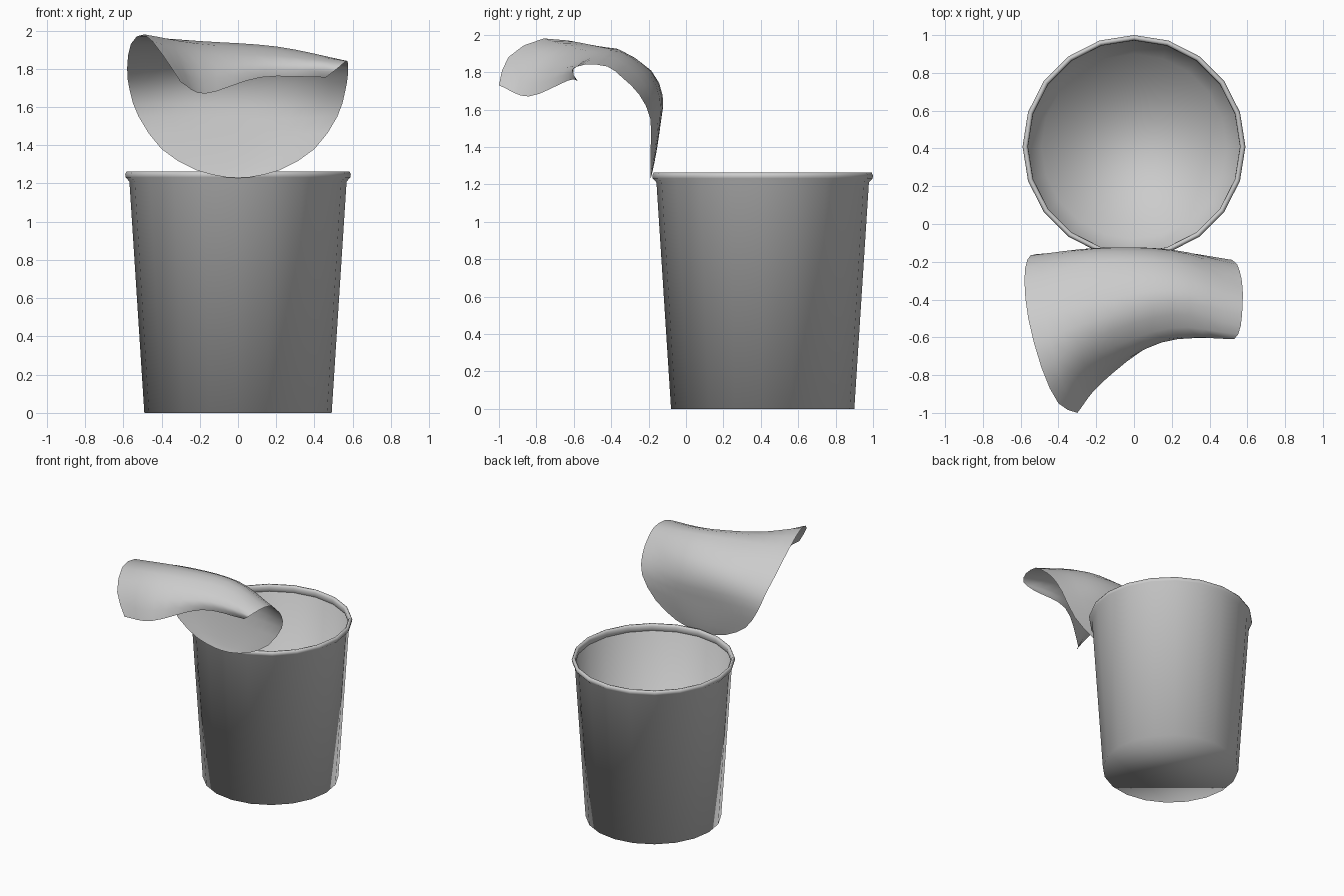
import bpy, math
from mathutils import Vector

if "Cube" in bpy.data.objects:
    bpy.data.objects.remove(bpy.data.objects["Cube"])

SIDES = 20
CUP_Y = 0.41


def make_object(name, verts, faces):
    mesh = bpy.data.meshes.new(name)
    mesh.from_pydata(verts, [], faces)
    mesh.update()
    obj = bpy.data.objects.new(name, mesh)
    bpy.context.collection.objects.link(obj)
    bpy.context.view_layer.objects.active = obj
    obj.select_set(True)
    bpy.ops.object.shade_smooth()
    obj.select_set(False)
    return obj


def lathe(name, profile):
    """Revolve (radius, z) points and close the first ring with a flat face."""
    verts, faces = [], [tuple(reversed(range(SIDES)))]
    for r, z in profile:
        for k in range(SIDES):
            a = 2 * math.pi * k / SIDES + math.pi / 2
            verts.append((r * math.cos(a), CUP_Y + r * math.sin(a), z))
    for i in range(len(profile) - 1):
        for k in range(SIDES):
            n = (k + 1) % SIDES
            a, b = i * SIDES, (i + 1) * SIDES
            faces.append((a + k, a + n, b + n, b + k))
    return make_object(name, verts, faces)


# Cup: thin tapered wall with a flat base
lathe("cup", [(0.49, 0.0), (0.568, 1.21), (0.588, 1.232), (0.59, 1.247),
              (0.583, 1.263), (0.57, 1.263), (0.562, 1.25), (0.561, 1.225),
              (0.568, 1.21)])


# Peeled foil lid: cross rows from the hinge, up and over to the curled edge
def spline(pts, t):
    """Smooth curve through all points, t from 0 to 1."""
    n = len(pts) - 1
    i = min(int(t * n), n - 1)
    u = t * n - i
    p1, p2 = pts[i], pts[i + 1]
    p0 = pts[i - 1] if i > 0 else 2 * p1 - p2
    p3 = pts[i + 2] if i + 2 <= n else 2 * p2 - p1
    return 0.5 * (2 * p1 + (p2 - p0) * u + (2 * p0 - 5 * p1 + 4 * p2 - p3) * u ** 2
                  + (3 * p1 - p0 - 3 * p2 + p3) * u ** 3)


rows = [
    [(-.06, -.19, 1.232), (-.02, -.19, 1.23), (.02, -.19, 1.23), (.06, -.19, 1.232)],
    [(-.22, -.19, 1.27), (-.07, -.18, 1.27), (.07, -.18, 1.27), (.22, -.19, 1.27)],
    [(-.40, -.18, 1.38), (-.13, -.16, 1.38), (.13, -.16, 1.38), (.40, -.19, 1.38)],
    [(-.52, -.16, 1.55), (-.18, -.135, 1.55), (.18, -.14, 1.54), (.52, -.19, 1.55)],
    [(-.565, -.19, 1.68), (-.2, -.13, 1.68), (.2, -.14, 1.66), (.56, -.25, 1.68)],
    [(-.58, -.30, 1.80), (-.2, -.20, 1.81), (.2, -.20, 1.80), (.575, -.34, 1.77)],
    [(-.56, -.50, 1.93), (-.2, -.41, 1.93), (.2, -.35, 1.91), (.575, -.42, 1.83)],
    [(-.49, -.76, 1.98), (-.2, -.60, 1.93), (.2, -.48, 1.90), (.565, -.54, 1.84)],
    [(-.40, -.95, 1.88), (-.19, -.77, 1.81), (.17, -.61, 1.83), (.53, -.61, 1.81)],
    [(-.30, -1.0, 1.73), (-.17, -.84, 1.67), (.12, -.63, 1.755), (.46, -.58, 1.755)],
]
U, V = 12, 18
curves = [[Vector(p) for p in row] for row in rows]
verts = []
for j in range(V + 1):
    for i in range(U + 1):
        column = [spline(row, i / U) for row in curves]
        verts.append(spline(column, j / V))
W = U + 1
faces = [(j * W + i, (j + 1) * W + i, (j + 1) * W + i + 1, j * W + i + 1)
         for j in range(V) for i in range(U)]
make_object("foil_lid", verts, faces)
